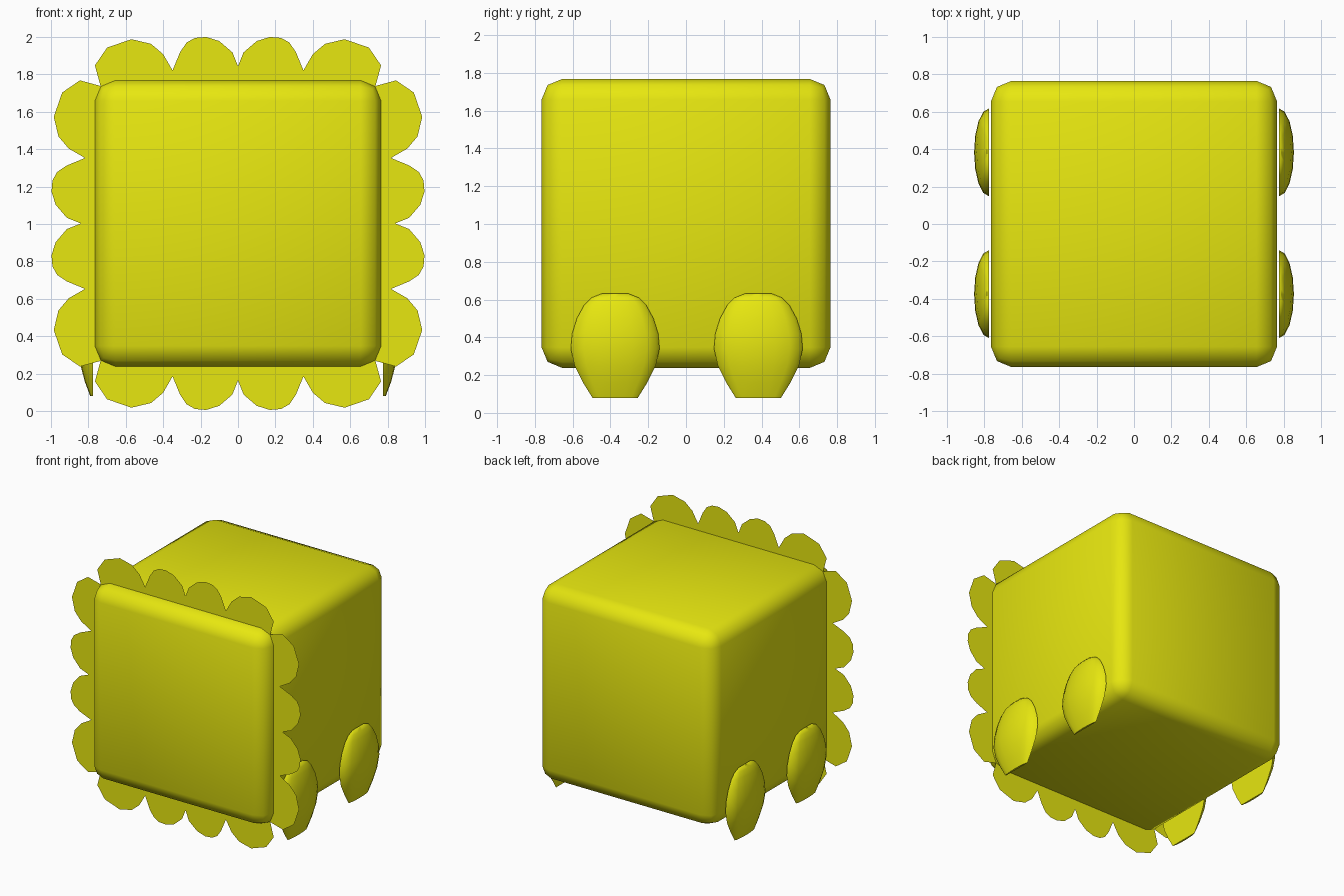
import bpy, bmesh, math

if "Cube" in bpy.data.objects:
    bpy.data.objects.remove(bpy.data.objects["Cube"])

CZ = 1.003      # height of the body centre
HALF = 0.765    # half the body width

yellow = bpy.data.materials.new("yellow")
yellow.diffuse_color = (0.8, 0.8, 0.005, 1)
yellow.use_nodes = True
yellow.node_tree.nodes["Principled BSDF"].inputs["Base Color"].default_value = yellow.diffuse_color


def finish(name, bm, smooth=True):
    me = bpy.data.meshes.new(name)
    bm.to_mesh(me)
    bm.free()
    me.materials.append(yellow)
    ob = bpy.data.objects.new(name, me)
    bpy.context.collection.objects.link(ob)
    if smooth:
        bpy.ops.object.select_all(action='DESELECT')
        ob.select_set(True)
        bpy.context.view_layer.objects.active = ob
        bpy.ops.object.shade_smooth_by_angle(angle=math.radians(50))
    return ob


# Body: rounded cube
bm = bmesh.new()
bmesh.ops.create_cube(bm, size=2 * HALF)
bmesh.ops.bevel(bm, geom=bm.edges[:], offset=0.11, segments=2, profile=0.5,
                affect='EDGES')
bmesh.ops.translate(bm, verts=bm.verts, vec=(0, 0, CZ))
finish("body", bm)

# Frill: flat scalloped sheet, one eighth of the outline mirrored around
eighth = [(0, .84), (.03, .915), (.10, .975), (.17, .997), (.23, .992),
          (.275, .967), (.31, .915), (.35, .818), (.40, .905), (.465, .96),
          (.57, .985), (.70, .94), (.765, .845), (.735, .735)]
quarter = eighth + [(b, a) for a, b in eighth[-2:0:-1]]
bm = bmesh.new()
outline = []
for k in range(4):
    for a, b in quarter:
        for _ in range(k):
            a, b = b, -a
        outline.append(bm.verts.new((a, -0.65, CZ + b)))
face = bm.faces.new(outline)
face.normal_update()
if face.normal.y > 0:
    face.normal_flip()
finish("frill", bm, smooth=False)

# Feet: domed petals with a flat bottom, as rings of (z, half width, depth)
rings = [(.08, .12, .015), (.16, .17, .045), (.25, .215, .068),
         (.34, .235, .08), (.42, .228, .077), (.50, .203, .066),
         (.57, .165, .047), (.61, .125, .03), (.632, .07, .012)]
ARC = [i * math.pi / 8 for i in range(9)]


def foot(name, side, y):
    bm = bmesh.new()
    rows = [[bm.verts.new((side * (0.775 + d * math.sin(t)),
                           y - w * math.cos(t), z)) for t in ARC]
            for z, w, d in rings]
    for r0, r1 in zip(rows, rows[1:]):
        for i in range(len(ARC) - 1):
            bm.faces.new((r0[i], r0[i + 1], r1[i + 1], r1[i]))
        bm.faces.new((r0[-1], r0[0], r1[0], r1[-1]))
    bm.faces.new(rows[0])
    bm.faces.new(rows[-1])
    bmesh.ops.recalc_face_normals(bm, faces=bm.faces)
    finish(name, bm)


for side, s in ((-1, "left"), (1, "right")):
    foot("front_foot_" + s, side, -0.375)
    foot("back_foot_" + s, side, 0.383)
